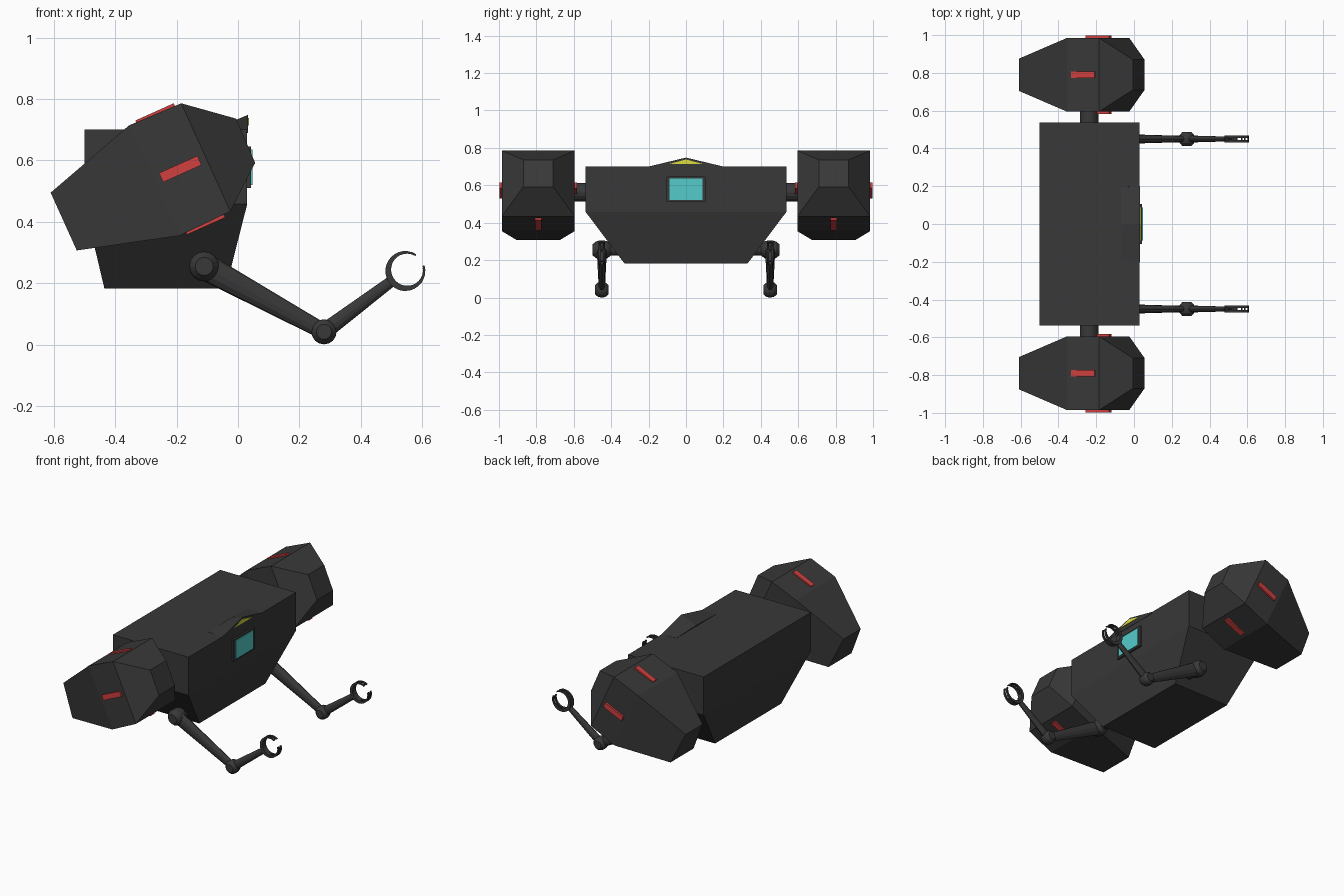
import bpy, bmesh
from math import cos, sin, pi, radians
from mathutils import Vector, Matrix

if "Cube" in bpy.data.objects:
    bpy.data.objects.remove(bpy.data.objects["Cube"])


def material(name, rgb):
    m = bpy.data.materials.new(name)
    m.diffuse_color = (*rgb, 1)
    m.use_nodes = True
    m.node_tree.nodes["Principled BSDF"].inputs["Base Color"].default_value = m.diffuse_color
    return m


DARK = material("dark_shell", (0.04, 0.04, 0.04))
RED = material("red_light", (0.62, 0.05, 0.05))
TEAL = material("teal_screen", (0.09, 0.6, 0.6))
YELLOW = material("yellow_light", (0.7, 0.7, 0.05))


def finish(name, bm, mat=DARK, smooth=False):
    bmesh.ops.recalc_face_normals(bm, faces=bm.faces)
    me = bpy.data.meshes.new(name)
    bm.to_mesh(me)
    bm.free()
    me.materials.append(mat)
    for p in me.polygons:
        p.use_smooth = smooth
    ob = bpy.data.objects.new(name, me)
    bpy.context.collection.objects.link(ob)
    return ob


def loft(name, rings, mat=DARK, closed=False):
    """Skin a list of equal-length rings; caps the ends unless closed."""
    bm = bmesh.new()
    vs = [[bm.verts.new(p) for p in r] for r in rings]
    n = len(vs[0])
    for a, b in zip(vs, vs[1:]):
        for i in range(n):
            j = (i + 1) % n
            bm.faces.new((a[i], a[j], b[j], b[i]))
    bm.faces.new(vs[0][::-1])
    bm.faces.new(vs[-1])
    return finish(name, bm, mat)


def box(name, center, size, mat, tilt=0):
    bm = bmesh.new()
    bmesh.ops.create_cube(bm, size=1, matrix=Matrix.Translation(center)
                          @ Matrix.Rotation(-tilt, 4, 'Y') @ Matrix.Diagonal((*size, 1)))
    return finish(name, bm, mat)


def rod(name, a, b, r1, r2, sides=16, flat=1.0):
    """Tapered rod from a to b, squashed along y by flat."""
    a, b = Vector(a), Vector(b)
    d = b - a
    rot = d.to_track_quat('Z', 'Y').to_matrix().to_4x4()
    bm = bmesh.new()
    bmesh.ops.create_cone(bm, cap_ends=True, segments=sides, radius1=r1, radius2=r2, depth=d.length,
                          matrix=Matrix.Translation((a + b) / 2) @ rot)
    for v in bm.verts:
        if flat != 1.0:
            v.co.y = a.y + (v.co.y - a.y) * flat
    return finish(name, bm)


def joint(name, center, r, half_y):
    """Rounded drum with its axis along y."""
    prof = [(-1, 0.6), (-0.6, 0.92), (-0.25, 1), (0.25, 1), (0.6, 0.92), (1, 0.6)]
    x, y, z = center
    return loft(name, [[(x + r * k * cos(i * pi / 8), y + half_y * t, z + r * k * sin(i * pi / 8))
                        for i in range(16)] for t, k in prof])


def rect(x0, x1, y, z):
    return [(x0, -y, z), (x1, -y, z), (x1, y, z), (x0, y, z)]


# Main hull
loft("hull", [rect(-0.435, -0.04, 0.33, 0.183), rect(-0.5, 0.03, 0.537, 0.458), rect(-0.5, 0.03, 0.537, 0.70)])

# Peaked hood with its light, and the framed screen
loft("hood", [[(-0.07, -0.2, 0.69), (-0.07, 0.2, 0.69), (-0.07, 0.195, 0.701), (-0.07, 0, 0.706), (-0.07, -0.195, 0.701)],
              [(0.032, -0.2, 0.69), (0.032, 0.2, 0.69), (0.032, 0.2, 0.70), (0.032, 0, 0.748), (0.032, -0.2, 0.70)]])
loft("hood_light", [[(x, -0.09, 0.714), (x, 0.09, 0.714), (x, 0, 0.738)] for x in (0.02, 0.036)], YELLOW)
for s in (-1, 1):
    box("screen_frame_side", (0.033, s * 0.096, 0.578), (0.018, 0.018, 0.135), DARK)
    box("screen_frame_edge", (0.033, 0, 0.578 + s * 0.062), (0.018, 0.2, 0.012), DARK)
box("screen", (0.034, 0, 0.578), (0.026, 0.174, 0.116), TEAL)

# Side pods: sections as top x, z, half width, bottom x, z, half width
SECTIONS = [(-0.61, 0.495, 0.085, -0.525, 0.307, 0.115),
            (-0.355, 0.714, 0.195, -0.19, 0.355, 0.195),
            (-0.185, 0.786, 0.195, -0.025, 0.434, 0.195),
            (-0.006, 0.736, 0.08, 0.056, 0.592, 0.08)]
TILT = radians(24.2)
MID = Vector((-0.188, 0, 0.572))
UP = Vector((-sin(TILT), 0, cos(TILT)))

# Arm key points
SHOULDER, ELBOW, CLAW = (-0.11, 0.255), (0.28, 0.042), (0.545, 0.24)
REACH = radians(36.5)


def at(p, y):
    return (p[0], y, p[1])


for s, side in ((-1, "front"), (1, "rear")):
    cy = s * 0.79
    loft(side + "_pod", [[(tx, cy - th, tz), (tx, cy + th, tz), (bx, cy + bh, bz), (bx, cy - bh, bz)]
                         for tx, tz, th, bx, bz, bh in SECTIONS])
    # Red slots on the four faces of each pod
    for k in (-1, 1):
        c = MID + Vector((0, cy, 0))
        box(side + "_pod_side_slot", c + Vector((0, k * 0.195, 0)), (0.137, 0.024, 0.033), RED, TILT)
        box(side + "_pod_edge_slot", c + UP * k * 0.194, (0.137, 0.035, 0.02), RED, TILT)
    rod(side + "_pod_axle", (-0.238, s * 0.5, 0.562), (-0.238, s * 0.63, 0.562), 0.049, 0.049)

    # Jointed arm
    y = s * 0.45
    joint(side + "_shoulder", at(SHOULDER, y), 0.049, 0.05)
    rod(side + "_shoulder_pin", at(SHOULDER, s * 0.32), at(SHOULDER, y), 0.03, 0.03)
    rod(side + "_upper_arm", at(SHOULDER, y), at(ELBOW, y), 0.044, 0.026, 12, 0.62)
    joint(side + "_elbow", at(ELBOW, y), 0.041, 0.036)
    wrist = (CLAW[0] - 0.058 * cos(REACH), CLAW[1] - 0.058 * sin(REACH))
    rod(side + "_forearm", at(ELBOW, y), at(wrist, y), 0.027, 0.018, 12, 0.7)

    # Claw: paired crescents, open away from the wrist, joined by a hub
    for name, off, half, gap in (("prong_a", -0.012, 0.006, 20), ("prong_b", 0.012, 0.006, 20),
                                 ("hub", 0, 0.017, 125)):
        rings = []
        for i in range(25):
            t = radians(gap + (360 - 2 * gap) * i / 24)
            inner = 0.052 + 0.007 * cos(t)
            rings.append([(CLAW[0] + r * cos(t + REACH), y + off + h, CLAW[1] + r * sin(t + REACH))
                          for r, h in ((inner, -half), (0.065, -half), (0.065, half), (inner, half))])
        loft(side + "_claw_" + name, rings)
    # Cross bars tying the prongs together
    for a in (28, 85, -85, -28):
        t = REACH + radians(a)
        p = (CLAW[0] + 0.061 * cos(t), CLAW[1] + 0.061 * sin(t))
        rod(side + "_claw_bar", at(p, y - 0.015), at(p, y + 0.015), 0.004, 0.004, 8)
